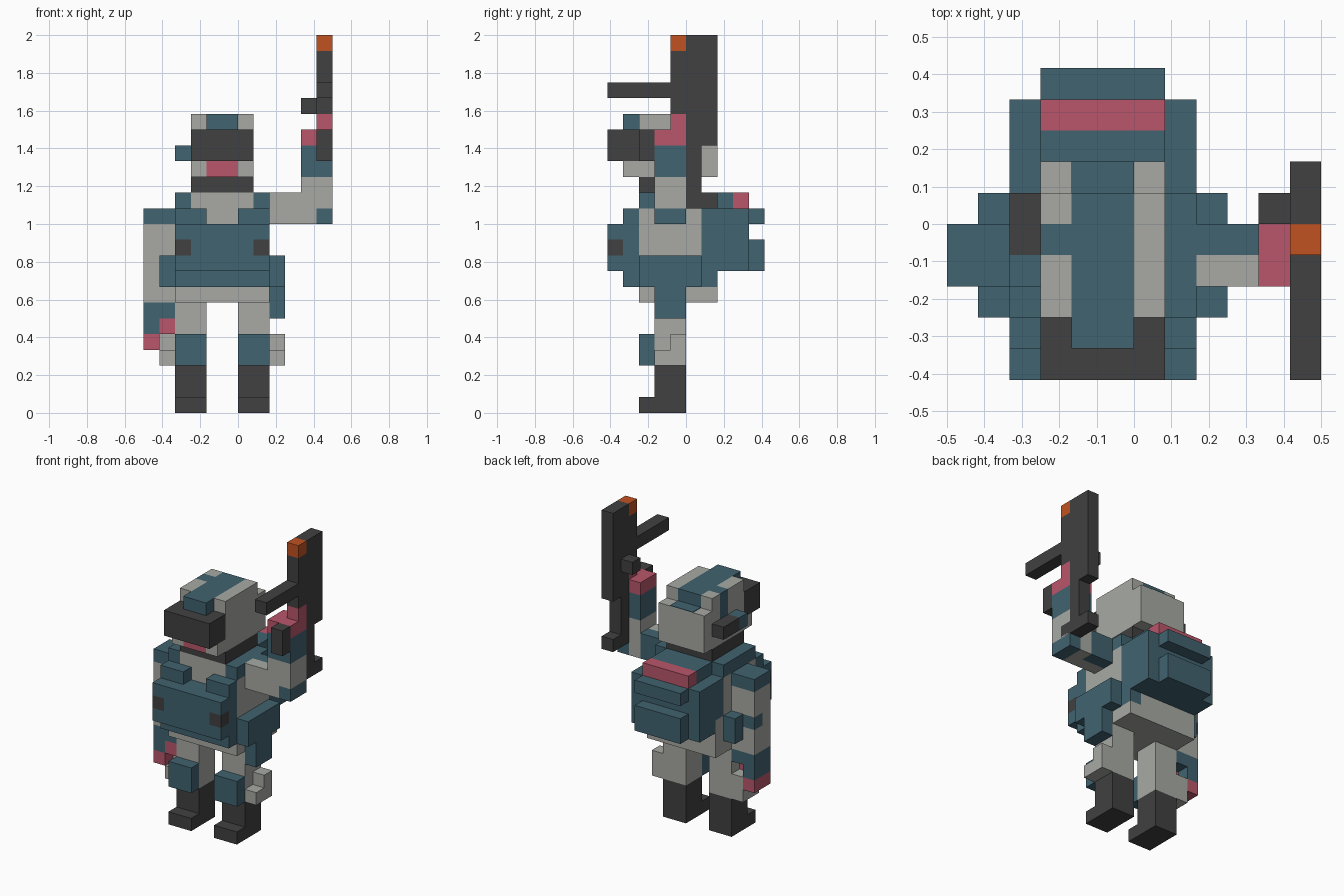
import bpy, bmesh

cube = bpy.data.objects.get("Cube")
if cube:
    bpy.data.objects.remove(cube, do_unlink=True)

U = 1 / 12  # size of one grid cell


def lin(c):
    c /= 255
    return c / 12.92 if c <= 0.04045 else ((c + 0.055) / 1.055) ** 2.4


def material(name, r, g, b):
    m = bpy.data.materials.new(name)
    col = (lin(r), lin(g), lin(b), 1)
    m.diffuse_color = col
    m.use_nodes = True
    bsdf = m.node_tree.nodes["Principled BSDF"]
    bsdf.inputs["Base Color"].default_value = col
    bsdf.inputs["Roughness"].default_value = 0.9
    return m


TEAL = material("teal cloth", 65, 99, 112)
GREY = material("light grey", 168, 170, 164)
DARK = material("charcoal", 65, 65, 65)
PINK = material("rose skin", 185, 86, 106)
ORANGE = material("orange", 192, 82, 33)


def part(name, *boxes, mirror=False):
    """One object from boxes (colour, x0, x1, y0, y1, z0, z1) in grid cells.
    With mirror, each box is repeated across the body centre (x = 5)."""
    bm = bmesh.new()
    mats = []
    todo = list(boxes)
    if mirror:
        todo += [(m, 10 - b, 10 - a, *r) for m, a, b, *r in boxes]
    for mat, x0, x1, y0, y1, z0, z1 in todo:
        if mat not in mats:
            mats.append(mat)
        verts = bmesh.ops.create_cube(bm, size=1)["verts"]
        for v in verts:
            v.co.x = (x1 if v.co.x > 0 else x0) * U - 0.5
            v.co.y = (y1 if v.co.y > 0 else y0) * U - 5 * U
            v.co.z = (z1 if v.co.z > 0 else z0) * U
        for f in {f for v in verts for f in v.link_faces}:
            f.material_index = mats.index(mat)
    me = bpy.data.meshes.new(name)
    bm.to_mesh(me)
    bm.free()
    for m in mats:
        me.materials.append(m)
    ob = bpy.data.objects.new(name, me)
    bpy.context.collection.objects.link(ob)
    return ob


# Legs
part("boots", (DARK, 2, 4, 3, 5, 0, 3), (DARK, 2, 4, 2, 3, 0, 1), mirror=True)
part("trousers", (GREY, 2, 4, 3, 5, 3, 7), mirror=True)
part("knee_pads", (TEAL, 2, 4, 2, 3, 3, 5), mirror=True)
part("leg_holsters", (GREY, 1, 2, 3, 4, 3, 4), (GREY, 1, 2, 4, 5, 3, 5), mirror=True)

# Torso and vest
part("pelvis", (GREY, 2, 8, 2, 7, 7, 8))
part("torso", (GREY, 2, 8, 2, 6, 8, 13), (TEAL, 2, 8, 6, 7, 10, 13),
     (GREY, 2, 7, 6, 7, 8, 10), (TEAL, 7, 8, 6, 7, 8, 10))
part("vest_front", (TEAL, 2, 8, 1, 2, 8, 12), (TEAL, 3, 7, 0, 1, 9, 12))
part("vest_edges", (TEAL, 2, 3, 0, 1, 9, 10), (DARK, 2, 3, 0, 1, 10, 11),
     (TEAL, 2, 3, 0, 1, 11, 12), mirror=True)
part("chest_pouches", (TEAL, 2, 4, 1, 2, 12, 13), mirror=True)
part("shoulder_straps", (TEAL, 2, 3, 2, 6, 13, 14), mirror=True)
part("collar", (GREY, 3, 7, 2, 6, 13, 14))
part("hip_pouches", (TEAL, 1, 2, 2, 6, 8, 10), mirror=True)
part("hip_holster", (TEAL, 8, 9, 3, 5, 6, 8))

# Backpack
part("backpack", (TEAL, 2, 8, 7, 9, 9, 13), (TEAL, 3, 7, 6, 8, 13, 14))
part("bedroll", (PINK, 3, 7, 8, 9, 13, 14))
part("backpack_pockets", (TEAL, 3, 7, 9, 10, 12, 13), (TEAL, 3, 7, 9, 10, 9, 11))

# Head and helmet
part("neck", (DARK, 3, 7, 2, 6, 14, 15))
part("head", (GREY, 3, 7, 2, 7, 15, 17), (GREY, 4, 7, 2, 7, 17, 18),
     (GREY, 3, 4, 2, 4, 17, 18), (GREY, 3, 4, 5, 7, 17, 18))
part("cheeks", (GREY, 3, 4, 1, 2, 15, 16), mirror=True)
part("mouth", (PINK, 4, 6, 1, 2, 15, 16))
part("goggles", (DARK, 3, 7, 0, 2, 16, 18))
part("helmet_ridge", (TEAL, 4, 6, 1, 6, 18, 19), (TEAL, 4, 6, 6, 7, 18, 18.05))
part("helmet_sides", (GREY, 6, 7, 2, 6, 18, 19), (GREY, 3, 4, 2, 4, 18, 19),
     (GREY, 3, 4, 5, 6, 18, 19))
part("helmet_strap", (TEAL, 3, 4, 4, 5, 17, 19))
part("headset", (DARK, 2, 3, 4, 6, 16, 17), (TEAL, 2, 3, 3, 4, 16, 17))

# Lowered right arm
part("right_arm", (TEAL, 0, 2, 3, 5, 12, 13), (GREY, 0, 2, 3, 5, 10, 12),
     (GREY, 0, 2, 3, 4, 9, 10), (TEAL, 0, 1, 4, 5, 9, 10), (GREY, 1, 2, 4, 5, 9, 10),
     (GREY, 0, 2, 3, 5, 7, 9), (TEAL, 0, 2, 3, 5, 6, 7), (TEAL, 0, 1, 3, 5, 5, 6))
part("right_hand", (PINK, 0, 1, 3, 5, 4, 5), (PINK, 1, 2, 3, 4, 5, 6))

# Raised left arm
part("left_upper_arm", (GREY, 8, 10, 3, 4, 12, 14), (TEAL, 8, 10, 4, 5, 12, 14))
part("left_elbow", (GREY, 10, 12, 3, 5, 13, 15), (GREY, 10, 11, 3, 5, 12, 13),
     (TEAL, 11, 12, 3, 5, 12, 13))
part("left_forearm", (TEAL, 10, 12, 3, 5, 15, 17))
part("left_hand", (PINK, 10, 12, 3, 5, 17, 18), (PINK, 11, 12, 4, 5, 18, 19))

# Rifle held upright
part("rifle_body", (DARK, 11, 12, 5, 7, 17, 24), (DARK, 11, 12, 4, 5, 19, 23))
part("rifle_stock", (DARK, 11, 12, 5, 6, 14, 17), (DARK, 11, 12, 4, 7, 13, 14))
part("rifle_magazine", (DARK, 11, 12, 0, 4, 20, 21))
part("rifle_grip", (DARK, 11, 12, 2, 3, 16, 18))
part("rifle_bolt", (DARK, 10, 11, 5, 6, 19, 20))
part("rifle_sight", (ORANGE, 11, 12, 4, 5, 23, 24))
